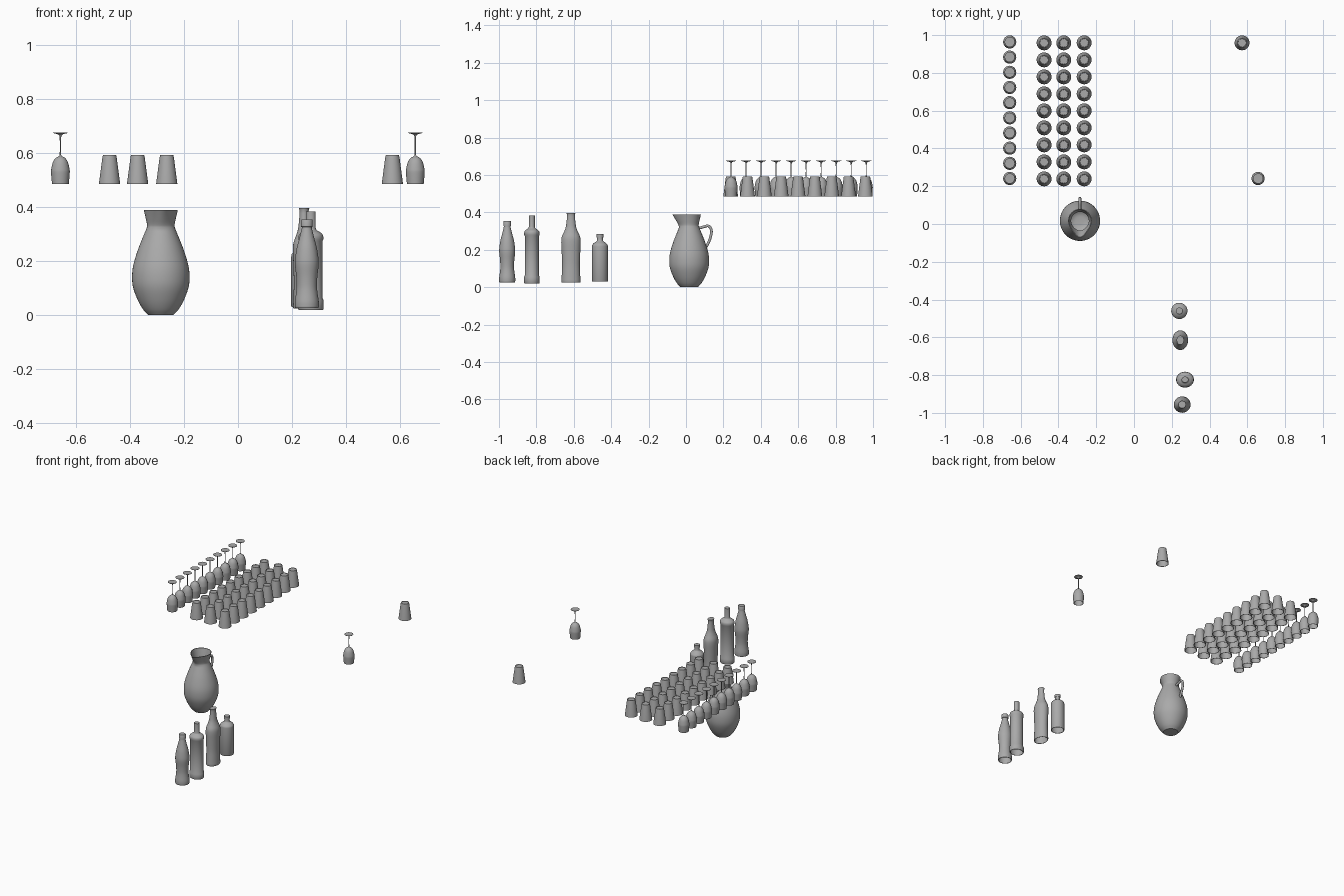
import bpy, bmesh, math
from mathutils import Vector

if "Cube" in bpy.data.objects:
    bpy.data.objects.remove(bpy.data.objects["Cube"])

glass = bpy.data.materials.new("dark_glass")
glass.diffuse_color = (.4, .4, .4, 1)
glass.use_nodes = True
glass.node_tree.nodes["Principled BSDF"].inputs["Base Color"].default_value = glass.diffuse_color


def smooth(pts, n=4):
    """Catmull-Rom curve through the given (radius, height) points."""
    p = [Vector(q) for q in pts]
    p = [2 * p[0] - p[1]] + p + [2 * p[-1] - p[-2]]
    out = []
    for i in range(1, len(p) - 2):
        a, b, c, d = p[i - 1:i + 3]
        for k in range(n):
            t = k / n
            out.append(0.5 * (2 * b + (c - a) * t + (2 * a - 5 * b + 4 * c - d) * t ** 2
                              + (3 * b - a - 3 * c + d) * t ** 3))
    return [tuple(v) for v in out] + [tuple(pts[-1])]


def lathe(name, profile, segs=32, sx=1, sy=1, warp=None):
    """Spin a profile about z; points with radius 0 become poles."""
    bm = bmesh.new()
    rings = []
    for r, z in profile:
        if r < 1e-5:
            rings.append([bm.verts.new((0, 0, z))])
            continue
        ring = []
        for i in range(segs):
            a = 2 * math.pi * i / segs
            v = Vector((r * math.cos(a) * sx, r * math.sin(a) * sy, z))
            ring.append(bm.verts.new(warp(v, a) if warp else v))
        rings.append(ring)
    for lo, hi in zip(rings, rings[1:]):
        for i in range(segs):
            j = (i + 1) % segs
            if len(lo) == 1:
                bm.faces.new((lo[0], hi[j], hi[i]))
            elif len(hi) == 1:
                bm.faces.new((lo[i], lo[j], hi[0]))
            else:
                bm.faces.new((lo[i], lo[j], hi[j], hi[i]))
    bmesh.ops.recalc_face_normals(bm, faces=bm.faces)
    me = bpy.data.meshes.new(name)
    bm.to_mesh(me)
    bm.free()
    me.materials.append(glass)
    me.shade_smooth()
    me.set_sharp_from_angle(angle=math.radians(40))
    return me


def place(name, data, loc):
    ob = bpy.data.objects.new(name, data)
    ob.location = loc
    bpy.context.collection.objects.link(ob)
    return ob


# Upside-down tumblers: a 3 x 9 block and a single one
tumbler = lathe("tumbler", [(0, .105), (.021, .105), (.022, .107), (.0245, .107),
                            (.0265, .098), (.0395, 0), (.037, 0), (.0245, .093), (0, .093)])
for x in (-.476, -.372, -.264):
    for i in range(9):
        place("tumbler", tumbler, (x, .239 + .09 * i, .486))
place("single_tumbler", tumbler, (.572, .959, .486))

# Upside-down stemmed glasses: a row of ten and a single one
goblet = lathe("stemmed_glass",
               [(0, .19), (.027, .191), (.027, .189)]
               + smooth([(.012, .1855), (.0045, .18), (.0025, .165), (.0025, .115),
                         (.005, .104), (.017, .097), (.0275, .082), (.034, .055),
                         (.0345, .04), (.031, 0)], 3)
               + smooth([(.029, 0), (.0325, .04), (.032, .055), (.0255, .081), (.015, .093), (0, .097)], 3),
               24)
for i in range(10):
    place("stemmed_glass", goblet, (-.658, .241 + .0803 * i, .486))
place("single_stemmed_glass", goblet, (.657, .241, .486))


# Jug with a pouring lip pulled toward the front
def lip(v, a):
    t = max(0, min(1, (v.z - .315) / .075))
    d = (a - 1.5 * math.pi + math.pi) % (2 * math.pi) - math.pi
    v.y -= .027 * t * math.exp(-(d / .6) ** 2)
    return v


outer = smooth([(.049, .003), (.066, .022), (.085, .055), (.102, .1), (.1065, .14), (.102, .185),
                (.085, .242), (.064, .295), (.053, .322), (.051, .335), (.056, .36), (.063, .39)])
inner = smooth([(.059, .39), (.052, .36), (.047, .335), (.049, .322), (.06, .295), (.081, .242),
                (.098, .185), (.1025, .14), (.097, .1), (.079, .055), (.04, .02), (0, .015)])
jug_at = Vector((-.286, .017, 0))
place("jug_body", lathe("jug_body", [(0, 0), (.046, 0)] + outer + inner, 48, warp=lip), jug_at)

# Jug handle
cu = bpy.data.curves.new("jug_handle", "CURVE")
cu.dimensions = "3D"
cu.bevel_depth = .0075
cu.bevel_resolution = 3
cu.use_fill_caps = True
cu.materials.append(glass)
path = smooth([(.05, .315), (.075, .322), (.1, .328), (.115, .316), (.119, .294),
               (.113, .264), (.101, .234), (.088, .211)], 4)
sp = cu.splines.new("POLY")
sp.points.add(len(path) - 1)
for p, (y, z) in zip(sp.points, path):
    p.co = (0, y, z, 1)
sp.use_smooth = True
place("jug_handle", cu, jug_at)


# Bottles: thin-walled, open at the base, with a flat-topped neck
def bottle(name, profile, loc, sx=1, sy=1):
    inside = [(0, profile[-1][1] - .004)] + [(r - .003, z) for r, z in reversed(profile[:-1])]
    shell = inside + profile + [(0, profile[-1][1])]
    place(name, lathe(name, shell, 32, sx, sy), loc)


bottle("short_bottle",
       [(.041, 0), (.043, .004)] + smooth([(.043, .184), (.041, .196), (.03, .208), (.018, .216), (.015, .226)])
       + [(.015, .235), (.018, .236), (.018, .254)], (.24, -.46, .03))

bottle("oval_bottle",
       [(.049, 0)] + smooth([(.051, .005), (.049, .05), (.0475, .1), (.05, .17), (.052, .217),
                             (.049, .245), (.037, .272), (.028, .297), (.023, .332), (.021, .362)])
       + [(.024, .373)], (.245, -.615, .024), .8, 1)

bottle("ringed_bottle",
       [(.040, 0), (.042, .004), (.042, .035), (.038, .044), (.038, .254), (.041, .26), (.041, .272)]
       + smooth([(.039, .279), (.03, .288), (.019, .295), (.016, .304)])
       + [(.016, .364)], (.27, -.824, .02), 1.12, 1)

bottle("curved_bottle",
       [(.041, 0)] + smooth([(.043, .004), (.043, .025), (.0385, .057), (.0365, .083), (.038, .118),
                             (.0425, .159), (.042, .184), (.036, .224), (.027, .259), (.019, .292), (.018, .301)])
       + [(.021, .302), (.021, .326), (.019, .329)], (.255, -.956, .026), 1.03, 1)
